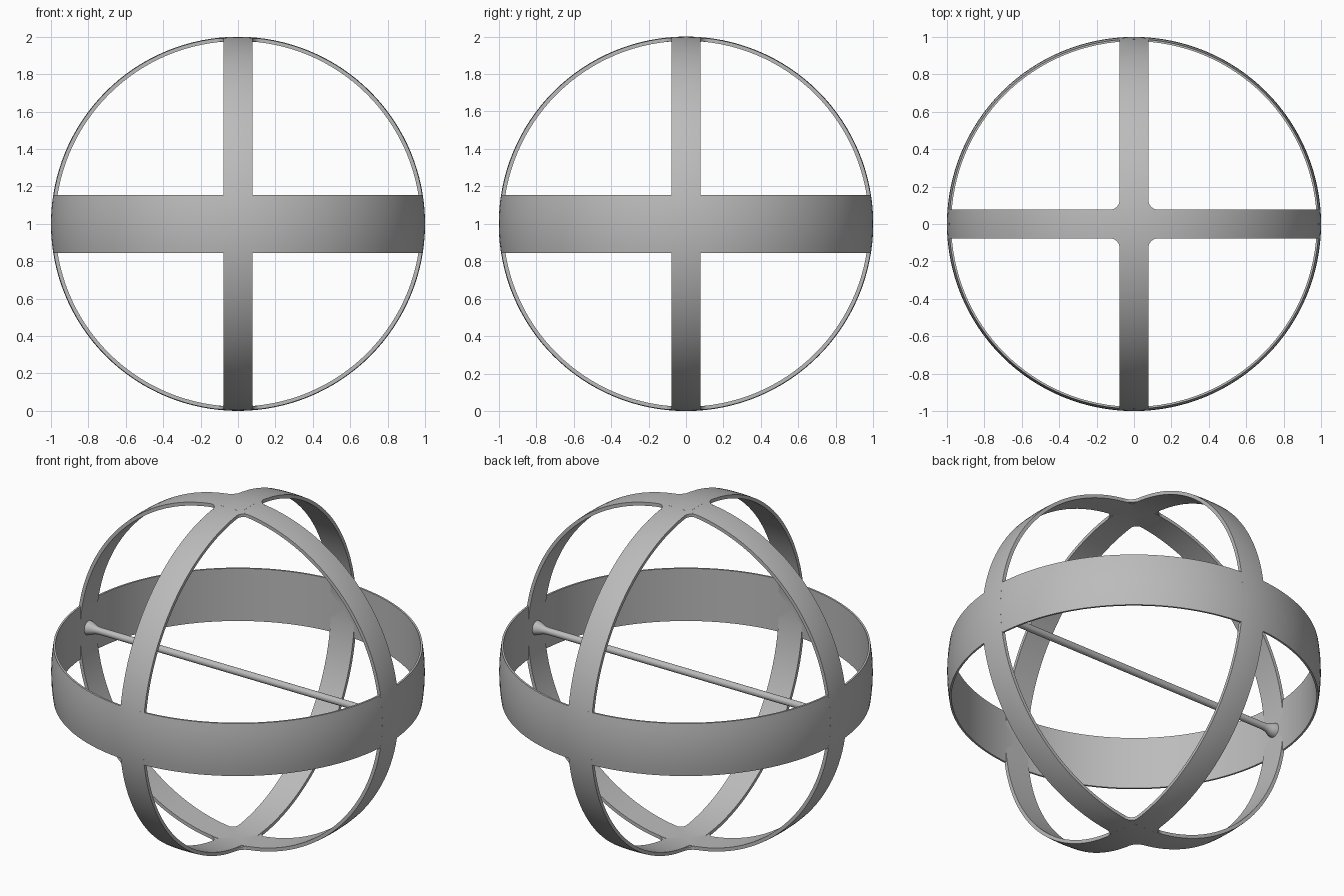
import bpy, bmesh, math
from mathutils import Matrix, Vector

cube = bpy.data.objects.get("Cube")
if cube:
    bpy.data.objects.remove(cube)

CENTRE = Vector((0, 0, 1))
INNER = 0.977          # inner radius of every band
STRAP = 0.077          # half width of the upright bands
BELT = 0.155           # half width of the level band

grey = bpy.data.materials.new("plain grey")
grey.use_nodes = True
colour = (0.5, 0.5, 0.5, 1)
grey.diffuse_color = colour
grey.node_tree.nodes["Principled BSDF"].inputs["Base Color"].default_value = colour


def finish(bm, name):
    bmesh.ops.recalc_face_normals(bm, faces=bm.faces)
    mesh = bpy.data.meshes.new(name)
    bm.to_mesh(mesh)
    bm.free()
    mesh.materials.append(grey)
    obj = bpy.data.objects.new(name, mesh)
    obj.location = CENTRE
    bpy.context.collection.objects.link(obj)
    bpy.ops.object.select_all(action="DESELECT")
    obj.select_set(True)
    bpy.context.view_layer.objects.active = obj
    bpy.ops.object.shade_smooth_by_angle(angle=math.radians(35))
    return obj


def lathe(name, profile, steps, turn, closed):
    """Spin (radius, height) points about z, then turn the result."""
    bm = bmesh.new()
    verts = [bm.verts.new((r, 0, h)) for r, h in profile]
    edges = [bm.edges.new(pair) for pair in zip(verts, verts[1:])]
    if closed:
        edges.append(bm.edges.new((verts[-1], verts[0])))
    bmesh.ops.spin(bm, geom=verts + edges, axis=(0, 0, 1), cent=(0, 0, 0),
                   angle=math.tau, steps=steps)
    bmesh.ops.remove_doubles(bm, verts=bm.verts, dist=1e-4)
    bmesh.ops.transform(bm, matrix=turn, verts=bm.verts)
    return finish(bm, name)


def band(name, half, turn):
    """Ring with a spherical outside and a straight inside."""
    reach = math.asin(half)
    profile = [(math.cos(a), math.sin(a))
               for a in (reach * (i / 4 - 1) for i in range(9))]
    lathe(name, profile + [(INNER, half), (INNER, -half)], 128, turn, True)


# Three crossing bands
band("level_band", BELT, Matrix.Identity(4))
band("side_to_side_band", STRAP, Matrix.Rotation(math.pi / 2, 4, "X"))
band("front_to_back_band", STRAP, Matrix.Rotation(math.pi / 2, 4, "Y"))

# Rounded corners where the upright bands cross at the poles
FILLET = 0.05
bm = bmesh.new()
inside = STRAP - 0.005
edge = STRAP + FILLET
outline = [(inside, inside), (edge, inside)]
for i in range(7):
    a = math.pi / 2 * i / 6
    outline.append((edge - FILLET * math.sin(a), edge - FILLET * math.cos(a)))
outline.append((inside, edge))
outline = [outline[0], outline[1]] + sorted(outline[2:-1], key=lambda p: -p[0]) + [outline[-1]]
for sx in (-1, 1):
    for sy in (-1, 1):
        for sz in (-1, 1):
            top, low = [], []
            for x, y in outline:
                z = math.sqrt(1 - x * x - y * y)
                top.append(bm.verts.new((sx * x, sy * y, sz * z)))
                low.append(bm.verts.new((sx * x, sy * y, sz * (z - 0.018))))
            n = len(outline)
            for ring in (top, low):
                for i in range(1, n - 1):
                    bm.faces.new((ring[0], ring[i], ring[i + 1]))
            for i in range(n):
                j = (i + 1) % n
                bm.faces.new((top[i], top[j], low[j], low[i]))
finish(bm, "pole_corner_fillets")

# Cross rod with flared ends
half_rod = [(0.02, 0.9), (0.023, 0.925), (0.031, 0.945), (0.038, 0.96), (0.042, 0.982)]
rod = [(r, -h) for r, h in reversed(half_rod)] + half_rod
lathe("cross_rod", [(0, -0.982)] + rod + [(0, 0.982)], 24,
      Matrix.Rotation(math.pi / 2, 4, "Y"), False)
